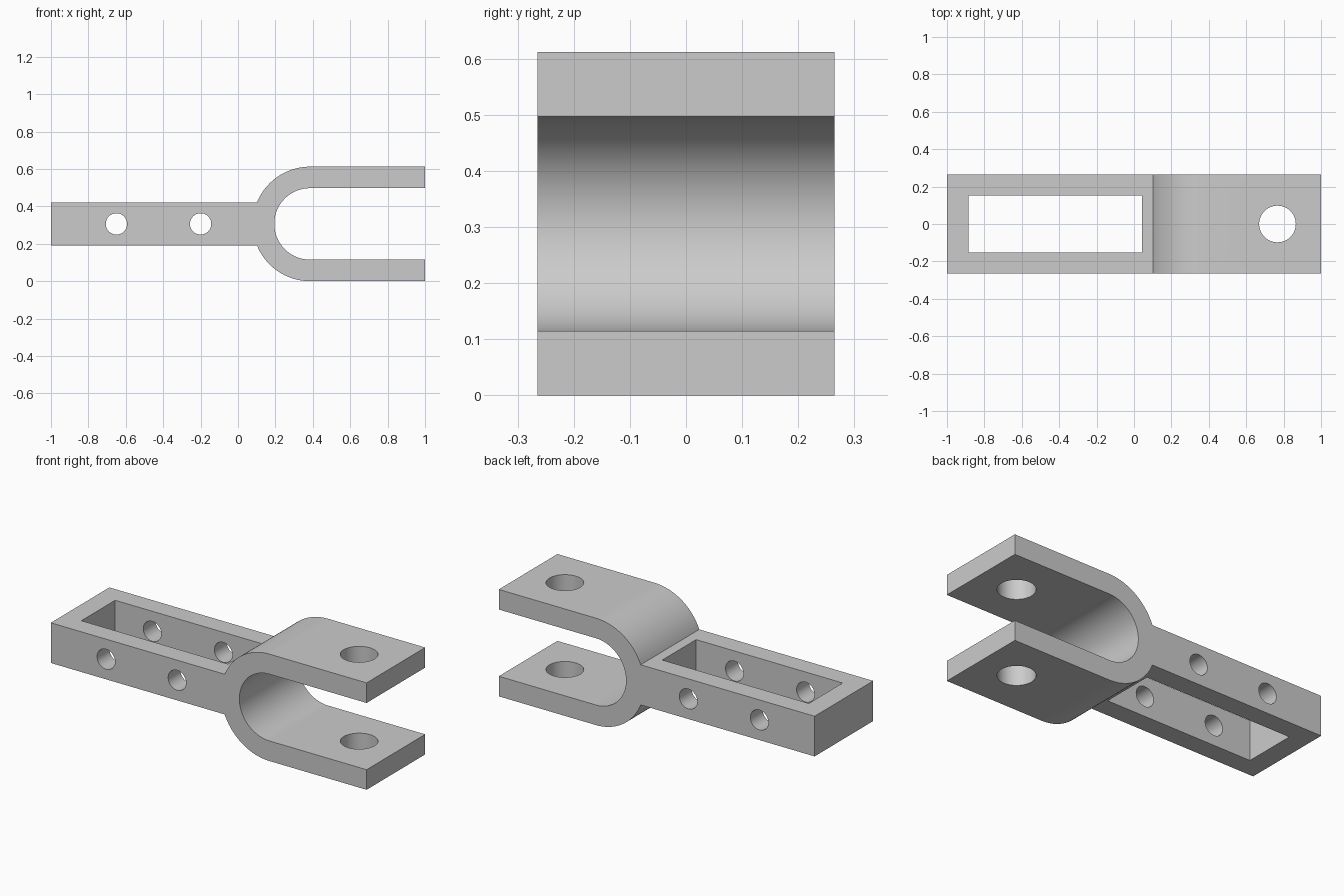
import bpy, bmesh, math
from math import sin, cos, pi

cube = bpy.data.objects.get("Cube")
if cube:
    bpy.data.objects.remove(cube, do_unlink=True)

HALF_W = 0.265               # half depth of the part
CX, CZ = 0.385, 0.306        # centre of the fork bend
R_OUT, R_IN = 0.306, 0.191   # outer and inner bend radius
BAR = 0.115                  # half height of the bar

grey = bpy.data.materials.new("plain_grey")
grey.use_nodes = True
grey.diffuse_color = (0.6, 0.6, 0.6, 1)
grey.node_tree.nodes["Principled BSDF"].inputs["Base Color"].default_value = (0.6, 0.6, 0.6, 1)


def arc(radius, start, end, steps=32):
    angles = [start + (end - start) * i / steps for i in range(steps + 1)]
    return [(CX + radius * cos(a), CZ + radius * sin(a)) for a in angles]


def extrude_profile(name, points):
    bm = bmesh.new()
    face = bm.faces.new([bm.verts.new((x, -HALF_W, z)) for x, z in points])
    out = bmesh.ops.extrude_face_region(bm, geom=[face])
    verts = [v for v in out["geom"] if isinstance(v, bmesh.types.BMVert)]
    bmesh.ops.translate(bm, verts=verts, vec=(0, 2 * HALF_W, 0))
    bmesh.ops.recalc_face_normals(bm, faces=bm.faces)
    mesh = bpy.data.meshes.new(name)
    bm.to_mesh(mesh)
    bm.free()
    obj = bpy.data.objects.new(name, mesh)
    bpy.context.collection.objects.link(obj)
    return obj


def cut(target, cutter):
    cutter.hide_render = True
    cutter.data.materials.append(grey)
    mod = target.modifiers.new("cut", "BOOLEAN")
    mod.operation, mod.solver, mod.object = "DIFFERENCE", "EXACT", cutter
    bpy.context.view_layer.objects.active = target
    bpy.ops.object.modifier_apply(modifier=mod.name)
    bpy.data.objects.remove(cutter, do_unlink=True)


def drill(target, radius, location, rotation=(0, 0, 0)):
    bpy.ops.mesh.primitive_cylinder_add(vertices=48, radius=radius, depth=1.5,
                                        location=location, rotation=rotation)
    cut(target, bpy.context.object)


# Side profile: bar, outer bend, prongs and inner bend
join = math.asin(BAR / R_OUT)
profile = [(-1, CZ + BAR), (-1, CZ - BAR)]
profile += arc(R_OUT, pi + join, 1.5 * pi)
profile += [(1, CZ - R_OUT), (1, CZ - R_IN)]
profile += arc(R_IN, 1.5 * pi, 0.5 * pi, 64)
profile += [(1, CZ + R_IN), (1, CZ + R_OUT)]
profile += arc(R_OUT, 0.5 * pi, pi - join)
fork = extrude_profile("clevis_fork", profile)
fork.data.materials.append(grey)

# Rectangular slot through the bar
bpy.ops.mesh.primitive_cube_add(size=1, location=(-0.421, 0, CZ))
slot = bpy.context.object
slot.scale = (0.928, 0.306, 1)
cut(fork, slot)

# Cross holes in the bar and pin hole through both prongs
for x in (-0.65, -0.2):
    drill(fork, 0.057, (x, 0, CZ), (pi / 2, 0, 0))
drill(fork, 0.098, (0.767, 0, CZ))

bpy.ops.object.select_all(action="DESELECT")
fork.select_set(True)
bpy.context.view_layer.objects.active = fork
bpy.ops.object.shade_smooth_by_angle(angle=math.radians(30))
